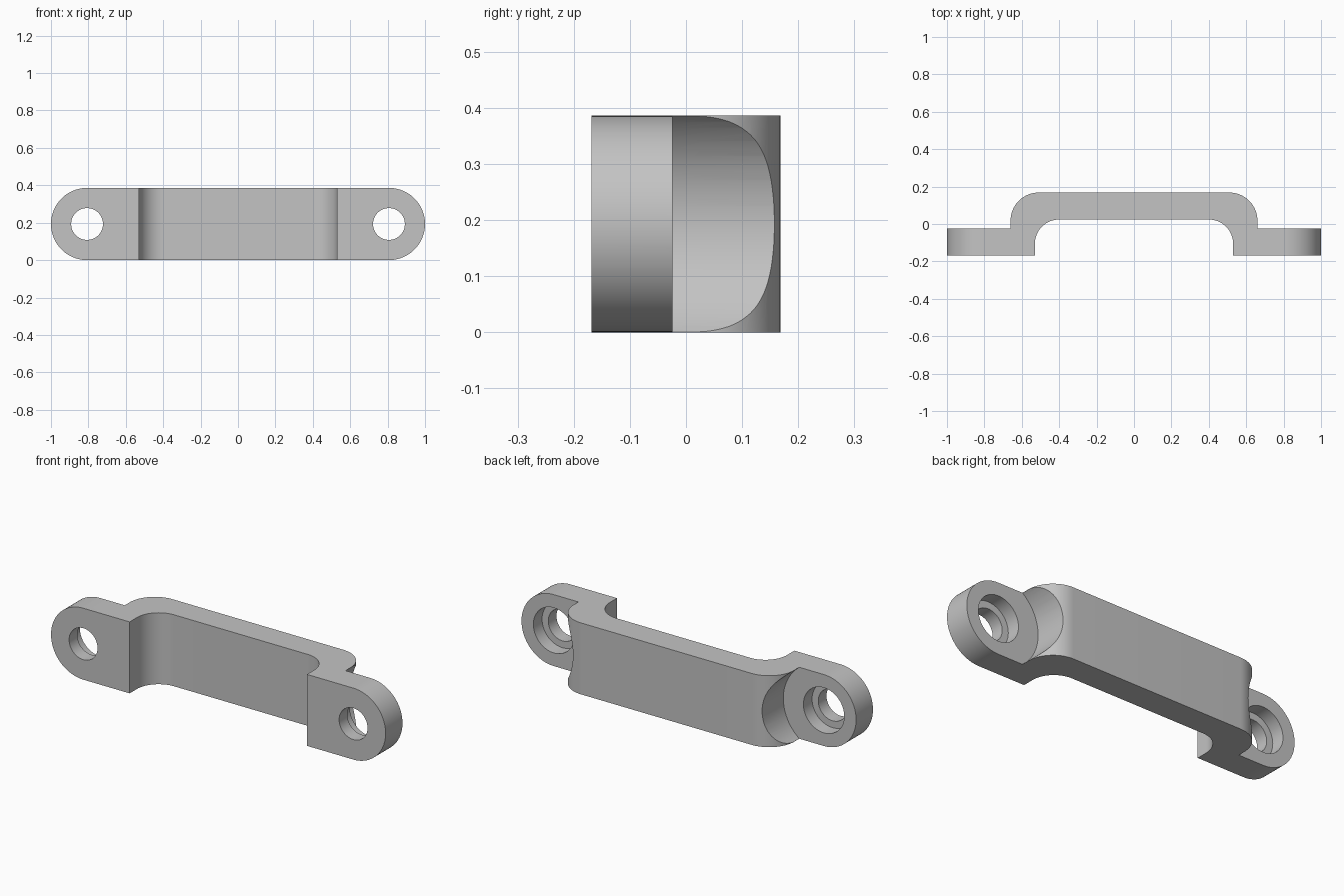
import bpy, bmesh
from math import cos, sin, radians, tau

if "Cube" in bpy.data.objects:
    bpy.data.objects.remove(bpy.data.objects["Cube"], do_unlink=True)

HEIGHT, BACK, FRONT, PAD_BACK = 0.386, 0.168, -0.168, -0.024
END_R = HEIGHT / 2
HOLE_X = 1 - END_R

steel = bpy.data.materials.new("plain_grey")
steel.use_nodes = True
grey = (0.55, 0.55, 0.55, 1)
steel.diffuse_color = grey
steel.node_tree.nodes["Principled BSDF"].inputs["Base Color"].default_value = grey


def arc(cx, cy, r, start, end, steps=20):
    angles = [radians(start + (end - start) * i / steps) for i in range(steps + 1)]
    return [(cx + r * cos(a), cy + r * sin(a)) for a in angles]


def mirrored(points):
    return [(-x, y) for x, y in reversed(points)]


def prism(name, outline, low, high, along_y=False):
    """Extrude a 2D outline along z, or along y for an outline drawn in xz."""
    bm = bmesh.new()
    place = (lambda u, v, w: (u, w, v)) if along_y else (lambda u, v, w: (u, v, w))
    bottom = [bm.verts.new(place(u, v, low)) for u, v in outline]
    top = [bm.verts.new(place(u, v, high)) for u, v in outline]
    bm.faces.new(bottom)
    bm.faces.new(top)
    for i in range(len(outline)):
        j = (i + 1) % len(outline)
        bm.faces.new((bottom[i], bottom[j], top[j], top[i]))
    bmesh.ops.recalc_face_normals(bm, faces=bm.faces)
    mesh = bpy.data.meshes.new(name)
    bm.to_mesh(mesh)
    bm.free()
    mesh.materials.append(steel)
    obj = bpy.data.objects.new(name, mesh)
    bpy.context.collection.objects.link(obj)
    return obj


def combine(target, tool, operation):
    tool.hide_render = True
    mod = target.modifiers.new(tool.name, "BOOLEAN")
    mod.operation, mod.solver, mod.object = operation, "EXACT", tool
    bpy.context.view_layer.objects.active = target
    bpy.ops.object.modifier_apply(modifier=mod.name)
    bpy.data.objects.remove(tool, do_unlink=True)


# Strap: raised bridge with rounded bends and a flat pad at each end
outer = [(1.1, PAD_BACK), (0.66, PAD_BACK)] + arc(0.51, 0.018, 0.15, 0, 90)
inner = arc(0.40, -0.106, 0.13, 90, 0) + [(0.53, FRONT), (1.1, FRONT)]
strap = prism("strap_bracket", outer + mirrored(outer) + mirrored(inner) + inner,
              -0.05, HEIGHT + 0.05)

# Round both ends and trim to height
end = arc(HOLE_X, END_R, END_R, -90, 90, 48)
combine(strap, prism("rounded_ends", end + mirrored(end), -0.3, 0.3, True), "INTERSECT")

# Clearance scoop, counterbore and through hole at each end
for side in (-1, 1):
    for name, radius, low, high in (("scoop", 0.242, PAD_BACK, 0.3),
                                    ("counterbore", 0.122, -0.098, 0.25),
                                    ("screw_hole", 0.085, -0.3, 0.2)):
        circle = arc(side * HOLE_X, END_R, radius, 0, 360, 96)[:-1]
        combine(strap, prism(name, circle, low, high, True), "DIFFERENCE")

# Smooth the bends, keep the edges crisp
bpy.ops.object.select_all(action="DESELECT")
strap.select_set(True)
bpy.context.view_layer.objects.active = strap
bpy.ops.object.shade_smooth_by_angle(angle=radians(30))
